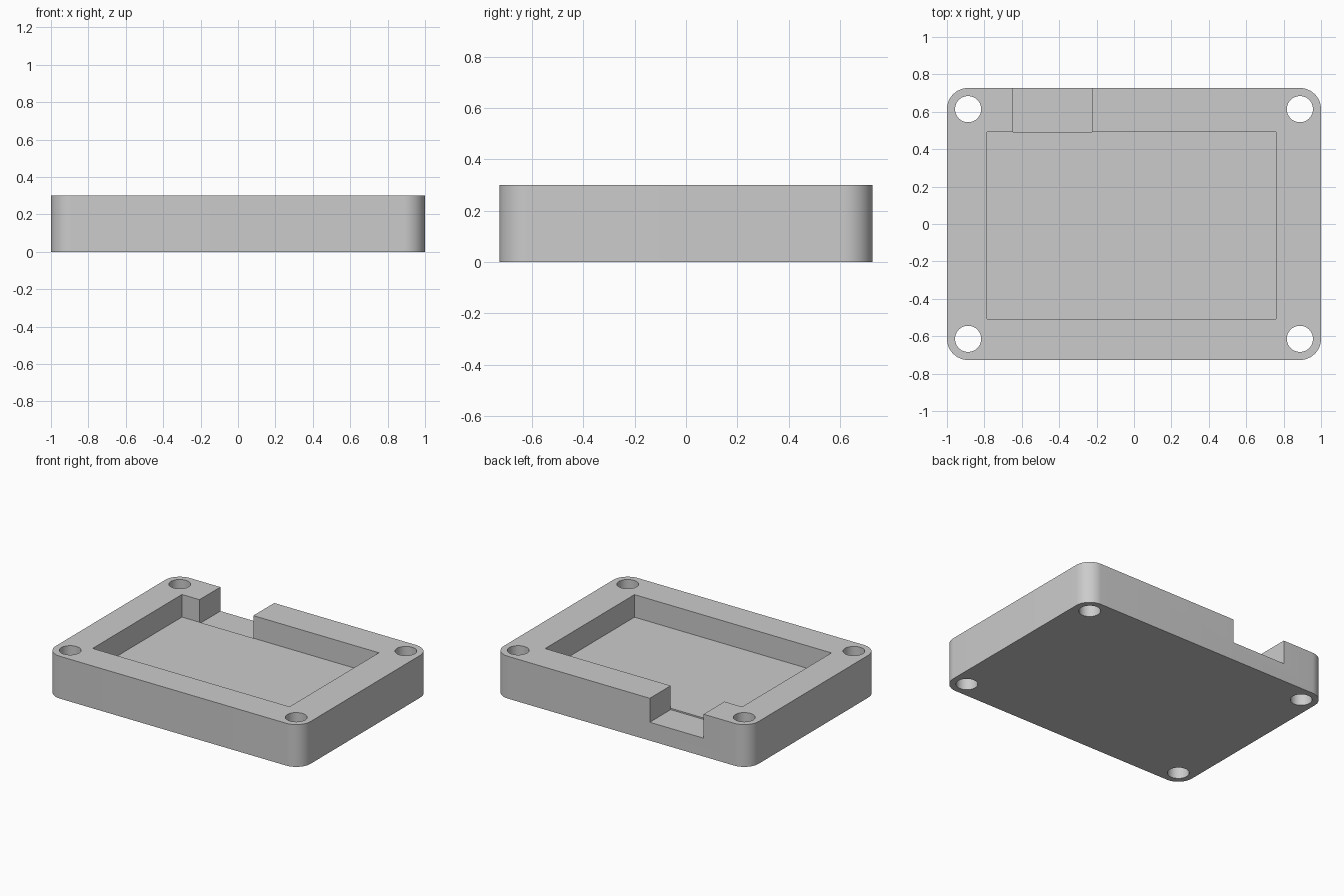
import bpy, bmesh, math
from mathutils import Matrix, Vector

if "Cube" in bpy.data.objects:
    bpy.data.objects.remove(bpy.data.objects["Cube"], do_unlink=True)

HALF_X, HALF_Y, HEIGHT = 1.0, 0.727, 0.3
CORNER = 0.113          # corner radius; the screw holes share its centre
HOLE_RADIUS = 0.07

grey = bpy.data.materials.new("grey plastic")
grey.use_nodes = True
colour = (0.6, 0.6, 0.6, 1)
grey.diffuse_color = colour
grey.node_tree.nodes["Principled BSDF"].inputs["Base Color"].default_value = colour


def make_object(name, bm):
    mesh = bpy.data.meshes.new(name)
    bm.to_mesh(mesh)
    bm.free()
    mesh.materials.append(grey)
    obj = bpy.data.objects.new(name, mesh)
    bpy.context.collection.objects.link(obj)
    return obj


def box_mesh(low, high):
    low, high = Vector(low), Vector(high)
    bm = bmesh.new()
    matrix = Matrix.Translation((low + high) / 2) @ Matrix.Diagonal((high - low).to_4d())
    bmesh.ops.create_cube(bm, size=1, matrix=matrix)
    return bm


def cut(target, cutter):
    cutter.hide_render = True
    mod = target.modifiers.new("cut", 'BOOLEAN')
    mod.operation, mod.solver, mod.object = 'DIFFERENCE', 'EXACT', cutter
    bpy.context.view_layer.objects.active = target
    bpy.ops.object.modifier_apply(modifier=mod.name)
    bpy.data.objects.remove(cutter, do_unlink=True)


# Block with rounded vertical corners
bm = box_mesh((-HALF_X, -HALF_Y, 0), (HALF_X, HALF_Y, HEIGHT))
uprights = [e for e in bm.edges if abs(e.verts[0].co.z - e.verts[1].co.z) > 0.1]
bmesh.ops.bevel(bm, geom=uprights, offset=CORNER, segments=12, profile=0.5,
                affect='EDGES')
tray = make_object("enclosure_tray", bm)

# Main pocket, set slightly off centre
cut(tray, make_object("pocket_cutter", box_mesh((-0.785, -0.508, 0.14), (0.76, 0.493, 0.5))))

# Cable notch through the back wall, a little deeper than the pocket
cut(tray, make_object("notch_cutter", box_mesh((-0.647, 0.493, 0.13), (-0.225, 0.9, 0.5))))

# Screw holes through the corners
bm = bmesh.new()
for sx in (-1, 1):
    for sy in (-1, 1):
        centre = (sx * (HALF_X - CORNER), sy * (HALF_Y - CORNER), HEIGHT / 2)
        bmesh.ops.create_cone(bm, cap_ends=True, segments=48, radius1=HOLE_RADIUS,
                              radius2=HOLE_RADIUS, depth=1,
                              matrix=Matrix.Translation(centre))
cut(tray, make_object("hole_cutter", bm))

# Smooth the rounded walls, keep the rims sharp
bpy.ops.object.select_all(action='DESELECT')
tray.select_set(True)
bpy.context.view_layer.objects.active = tray
bpy.ops.object.shade_smooth_by_angle(angle=math.radians(30))
